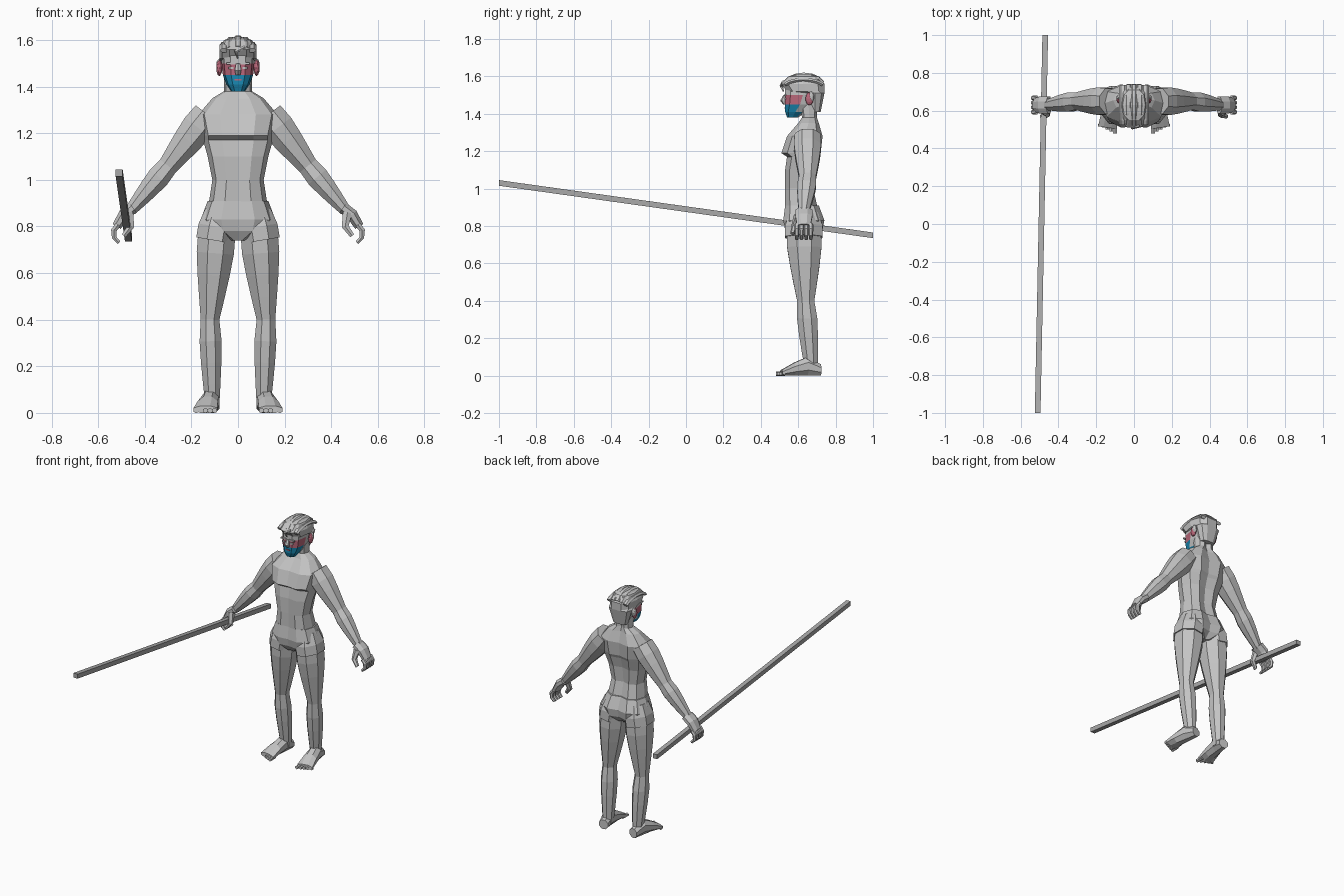
import bpy, bmesh, math
from mathutils import Vector

cube = bpy.data.objects.get("Cube")
if cube:
    bpy.data.objects.remove(cube, do_unlink=True)


def material(name, *rgb):
    mat = bpy.data.materials.new(name)
    mat.use_nodes = True
    mat.diffuse_color = (*rgb, 1)
    for node in mat.node_tree.nodes:
        if node.type == 'BSDF_PRINCIPLED':
            node.inputs["Base Color"].default_value = (*rgb, 1)
    return mat


GREY = material("body grey", .55, .55, .55)
PINK = material("face pink", .5, .14, .2)
BLUE = material("beard blue", .01, .25, .45)
DARK = material("pole grey", .4, .4, .4)
ACROSS, DEPTH, UP = Vector((1, 0, 0)), Vector((0, 1, 0)), Vector((0, 0, 1))
BODY_Y = .63  # the figure stands behind the middle of the pole


def finish(name, bm, materials, colour_rule=None):
    bmesh.ops.recalc_face_normals(bm, faces=bm.faces[:])
    if colour_rule:
        for face in bm.faces:
            face.material_index = colour_rule(face.calc_center_median())
    mesh = bpy.data.meshes.new(name)
    bm.to_mesh(mesh)
    bm.free()
    for mat in materials:
        mesh.materials.append(mat)
    bpy.context.scene.collection.objects.link(bpy.data.objects.new(name, mesh))


def loft(name, rings, materials=(GREY,), colour_rule=None):
    """Skin a list of equal rings and cap both ends."""
    bm = bmesh.new()
    loops = [[bm.verts.new(point) for point in ring] for ring in rings]
    count = len(loops[0])
    for low, high in zip(loops, loops[1:]):
        for i in range(count):
            j = (i + 1) % count
            bm.faces.new((low[i], low[j], high[j], high[i]))
    bm.faces.new(loops[0])
    bm.faces.new(loops[-1])
    finish(name, bm, materials, colour_rule)


def section(z, half_width, front, back, groove=0):
    """Symmetric body slice; front and back are distances from the body centre."""
    near, far = BODY_Y - front, BODY_Y + back
    template = ((.45, 0), (.85, .15), (1, .5), (.85, .85), (.45, 1))
    right = [(half_width * a, near + (far - near) * b, z) for a, b in template]
    left = [(-x, y, z) for x, y, z in reversed(right)]
    return [(0, near + groove / 2, z), *right, (0, far - groove, z), *left]


def tube(name, points, radii, ratio=1, depths=None, along=DEPTH, sides=8,
         mirror=1, base_y=BODY_Y, mat=GREY):
    """Sweep an ellipse along points; depths are its radii in the fixed direction."""
    path = [Vector((x * mirror, y + base_y, z)) for x, y, z in points]
    depths = depths or [radius * ratio for radius in radii]
    fit = 1 / math.cos(math.pi / sides)
    angles = [math.tau * (s + .5) / sides for s in range(sides)]
    rings = []
    for i, centre in enumerate(path):
        tangent = path[min(i + 1, len(path) - 1)] - path[max(i - 1, 0)]
        u = tangent.cross(along).normalized() * radii[i] * fit
        v = along * depths[i] * fit
        rings.append([centre + u * math.cos(a) + v * math.sin(a) for a in angles])
    loft(name, rings, (mat,))


def limb(name, joints, radii, bulge, ratio, mirror, steps=4):
    """Tapered limb whose muscles swell in the upper part of each bone."""
    points, sizes = [], []
    for bone in range(len(joints) - 1):
        start, end = Vector(joints[bone]), Vector(joints[bone + 1])
        for step in range(steps):
            t = step / steps
            points.append(start.lerp(end, t))
            taper = radii[bone] * (1 - t) + radii[bone + 1] * t
            sizes.append(taper + bulge * math.sin(math.pi * t ** .6))
    tube(name, points + [Vector(joints[-1])], sizes + [radii[-1]], ratio, mirror=mirror)


def solid(name, create, centre, scale, mat, **options):
    """Scaled primitive placed relative to the body centre."""
    bm = bmesh.new()
    create(bm, **options)
    bmesh.ops.scale(bm, vec=Vector(scale), verts=bm.verts[:])
    bmesh.ops.translate(bm, vec=Vector(centre) + DEPTH * BODY_Y, verts=bm.verts[:])
    finish(name, bm, (mat,))


# Torso with chest ledge, spine groove and neck
torso = ((.87, .13, .1, .08), (1, .11, .1, .05), (1.1, .13, .1, .06),
         (1.17, .15, .09, .08), (1.19, .15, .12, .09), (1.28, .17, .09, .1),
         (1.35, .11, .03, .08), (1.38, .06, .01, .07), (1.45, .06, .02, .07))
loft("torso", [section(*row, groove=.015) for row in torso])

# Shorts: hip block with a narrow crotch
shorts = ((.74, .04, .07, .06), (.78, .14, .1, .1), (.83, .16, .11, .11), (.91, .13, .1, .08))
loft("shorts", [section(*row, groove=.015) for row in shorts])

for mirror, hand in ((-1, "right"), (1, "left")):
    # Leg and the flared shorts around it
    tube(f"{hand}_shorts_leg", [(.08, 0, .87), (.09, 0, .8), (.1, 0, .74)],
         [.06, .08, .08], ratio=1.25, mirror=mirror)
    limb(f"{hand}_leg", [(.09, 0, .78), (.12, .01, .4), (.11, .04, .03)],
         [.08, .04, .03], bulge=.01, ratio=1.15, mirror=mirror)

    # Foot sloping down to five toes
    heights = [.03, .05, .035, .015]
    tube(f"{hand}_foot",
         [(.11 + .01 * k, .09 - .07 * k, h) for k, h in enumerate(heights)],
         [.03 + .007 * k for k in range(len(heights))],
         depths=heights, along=UP, mirror=mirror)
    for toe in range(5):
        x = .1 + .02 * toe
        tube(f"{hand}_toe_{toe}", [(x, -.1, .01), (x, .01 * toe - .15, .01)],
             [.01, .01], along=UP, sides=6, mirror=mirror)

    # Arm and palm
    limb(f"{hand}_arm", [(.13, .02, 1.28), (.3, .02, 1.06), (.46, 0, .87)],
         [.065, .043, .025], bulge=.01, ratio=1.05, mirror=mirror)
    tube(f"{hand}_palm", [(.45, 0, .88), (.49, 0, .85), (.52, 0, .8)],
         [.025, .025, .02], ratio=1.8, mirror=mirror)

    # Fingers curl round the grip, thumb closes it in front
    for finger in range(4):
        y = .025 * (finger - 1.5)
        curl = [1 - .7 * k for k in range(4)]
        tube(f"{hand}_finger_{finger}",
             [(.49 + .045 * math.cos(a), y, .77 + .045 * math.sin(a)) for a in curl],
             [.012, .012, .01, .008], sides=6, mirror=mirror)
    tube(f"{hand}_thumb", [(.47, -.03, .86), (.46, -.05, .8), (.49, -.06, .76)],
         [.02, .015, .01], sides=6, mirror=mirror)

    # Eye, brow and ear
    solid(f"{hand}_eye", bmesh.ops.create_cube, (.03 * mirror, -.1, 1.48),
          (.02, .009, .01), GREY, size=1)
    solid(f"{hand}_brow", bmesh.ops.create_cube, (.03 * mirror, -.1, 1.5),
          (.04, .009, .009), GREY, size=1)
    solid(f"{hand}_ear", bmesh.ops.create_icosphere, (.08 * mirror, .03, 1.48),
          (.013, .022, .035), PINK, subdivisions=2, radius=1)
    solid(f"{hand}_ear_rim", bmesh.ops.create_icosphere, (.08 * mirror, .04, 1.49),
          (.014, .015, .03), GREY, subdivisions=2, radius=1)


def face_colour(centre):
    """Beard on the jaw, pink from mouth to brow, plain elsewhere."""
    if centre.y > BODY_Y - .02 or centre.z > 1.5:
        return 0
    return 2 if centre.z < 1.45 else 1


head = ((1.38, .03, .09, -.03), (1.41, .05, .1, .01), (1.45, .065, .1, .06),
        (1.5, .07, .1, .09), (1.54, .07, .1, .1))
loft("head", [section(*row) for row in head], (GREY, PINK, BLUE), face_colour)
tube("nose", [(0, -.1, 1.5), (0, -.11, 1.47), (0, -.1, 1.45)], [.008, .014, .01], sides=6)
solid("mouth", bmesh.ops.create_cube, (0, -.1, 1.43), (.03, .009, .006), PINK, size=1)

# Hair: nape, then a cap overhanging the brow
hair = ((1.41, .05, -.03, .09), (1.51, .08, -.01, .11), (1.52, .08, .09, .11),
        (1.56, .08, .12, .11), (1.6, .06, .08, .08), (1.61, .03, .04, .04))
loft("hair", [section(*row) for row in hair])

# Swept locks over the cap and a curl on the forehead
for lock in range(5):
    x = .03 * (lock - 2)
    sweep = [math.pi * k / 8 for k in range(1, 8)]
    tube(f"hair_lock_{lock}",
         [(x, -.11 * math.cos(a), 1.54 + (.07 - 8 * x * x) * math.sin(a)) for a in sweep],
         [.01 for a in sweep], ratio=1.6, along=ACROSS, sides=6)
tube("forehead_curl", [(.03, -.11, 1.57), (-.01, -.12, 1.55), (0, -.11, 1.52)],
     [.008, .008, .003], sides=6)

# Long square pole held in the right hand
tube("pole", [(-.51, -1, 1.03), (-.47, 1, .75)], [.015, .015],
     along=UP, sides=4, base_y=0, mat=DARK)
